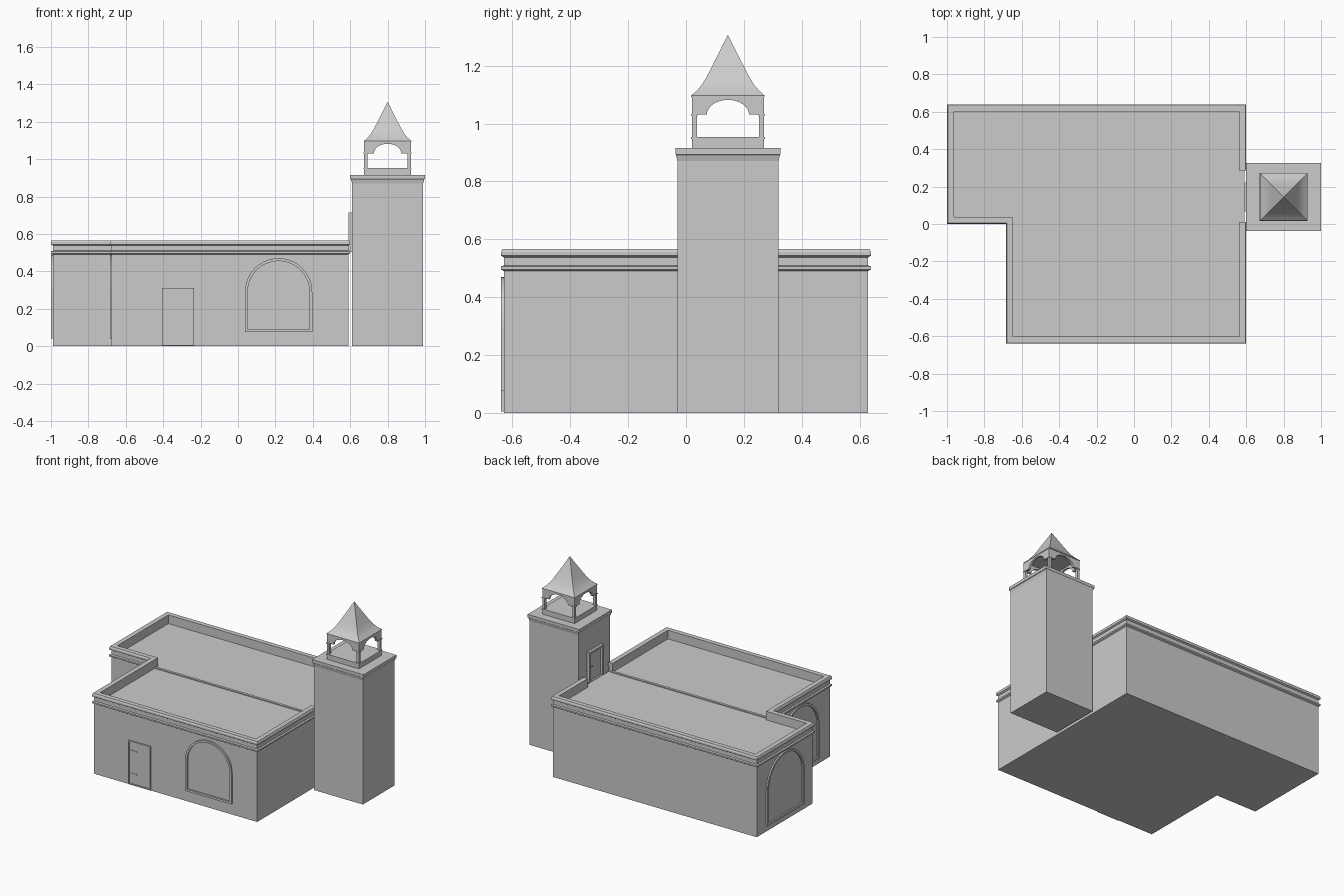
import bpy, bmesh, math
from mathutils import Vector

if "Cube" in bpy.data.objects:
    bpy.data.objects.remove(bpy.data.objects["Cube"])


def finish(name, bm):
    bmesh.ops.recalc_face_normals(bm, faces=bm.faces)
    me = bpy.data.meshes.new(name)
    bm.to_mesh(me)
    bm.free()
    ob = bpy.data.objects.new(name, me)
    bpy.context.collection.objects.link(ob)
    return ob


def bridge(name, rings, cap=True, loop=False):
    """Skin closed rings of points; cap the ends or join last to first."""
    bm = bmesh.new()
    vs = [[bm.verts.new(p) for p in r] for r in rings]
    n = len(vs[0])
    pairs = list(zip(vs, vs[1:])) + ([(vs[-1], vs[0])] if loop else [])
    for a, b in pairs:
        for i in range(n):
            j = (i + 1) % n
            bm.faces.new((a[i], a[j], b[j], b[i]))
    if cap and not loop:
        bm.faces.new(vs[0][::-1])
        bm.faces.new(vs[-1])
    return finish(name, bm)


def tiers(name, cx, cy, levels):
    """Stack of rectangles: (half x, half y, z)."""
    return bridge(name, [[(cx + sx * hx, cy + sy * hy, z) for sx, sy in
                          ((-1, -1), (1, -1), (1, 1), (-1, 1))] for hx, hy, z in levels])


def box(name, x0, x1, y0, y1, z0, z1):
    hx, hy = (x1 - x0) / 2, (y1 - y0) / 2
    return tiers(name, (x0 + x1) / 2, (y0 + y1) / 2, [(hx, hy, z0), (hx, hy, z1)])


def on_wall(side, at, u, d, z):
    """Map wall coordinates to space; d is the distance out from the wall."""
    return (u, at - d, z) if side == 'front' else (at - d, u, z)


def arch(c, half, z0, spring, n=20):
    pts = [(c - half, z0), (c + half, z0)]
    return pts + [(c + half * math.cos(math.pi * i / n),
                   spring + half * math.sin(math.pi * i / n)) for i in range(n + 1)]


def rect(c, half, z0, z1):
    return [(c - half, z0), (c + half, z0), (c + half, z1), (c - half, z1)]


def frame(name, side, at, outer, inner, out=0.01):
    loops = [(outer, -0.004), (outer, out), (inner, out), (inner, -0.004)]
    bridge(name, [[on_wall(side, at, u, d, z) for u, z in o] for o, d in loops], loop=True)


# Main L-shaped hall
L = [(-0.675, -0.63), (0.59, -0.63), (0.59, 0.63), (-0.99, 0.63), (-0.99, 0.01), (-0.675, 0.01)]
bridge("hall_walls", [[(x, y, z) for x, y in L] for z in (0, 0.505)])
box("roof_seam", -0.66, 0.57, 0.0, 0.018, 0.5, 0.511)

# Moulded parapet swept round the roof, open at the tower door
path = [Vector(p) for p in [(0.59, 0.285), (0.59, 0.63), (-0.99, 0.63), (-0.99, 0.01),
                            (-0.675, 0.01), (-0.675, -0.63), (0.59, -0.63), (0.59, 0.01)]]
profile = [(-0.028, 0.49), (0, 0.49), (0.01, 0.496), (0.01, 0.506), (0, 0.51), (0, 0.538),
           (0.01, 0.544), (0.01, 0.556), (0.005, 0.566), (-0.028, 0.566)]
normals = []
for a, b in zip(path, path[1:]):
    d = (b - a).normalized()
    normals.append(Vector((d.y, -d.x)))
rings = []
for i, p in enumerate(path):
    if 0 < i < len(path) - 1:
        m = normals[i - 1] + normals[i]
    else:
        m = normals[0 if i == 0 else -1]
    rings.append([(p.x + m.x * o, p.y + m.y * o, z) for o, z in profile])
bridge("parapet", rings)

# Arched window surrounds: front wall and both left walls
for name, side, at, c, half, z0, spring in (
        ("front_window_frame", 'front', -0.63, 0.217, 0.18, 0.075, 0.29),
        ("side_window_frame", 'side', -0.675, -0.295, 0.205, 0.04, 0.285),
        ("wing_window_frame", 'side', -0.99, 0.32, 0.205, 0.04, 0.285)):
    frame(name, side, at, arch(c, half, z0, spring), arch(c, half - 0.015, z0 + 0.015, spring))

# Front door with frame and hinges
frame("front_door_frame", 'front', -0.63, rect(-0.32, 0.086, 0.004, 0.31),
      rect(-0.32, 0.078, 0.012, 0.302))
box("front_door", -0.4, -0.24, -0.634, -0.626, 0.008, 0.304)
for z in (0.08, 0.24):
    box("door_hinge", -0.396, -0.34, -0.637, -0.63, z, z + 0.006)

# Tower with moulded cap and roof-level door
TX, TY = 0.8, 0.145
tiers("tower", TX, TY, [(0.19, 0.175, 0), (0.19, 0.175, 0.87), (0.196, 0.18, 0.892),
                        (0.2, 0.182, 0.894), (0.2, 0.182, 0.915)])
frame("tower_door_frame", 'side', 0.61, rect(TY, 0.078, 0.503, 0.715),
      rect(TY, 0.063, 0.506, 0.7), 0.018)
box("tower_door", 0.604, 0.615, TY - 0.07, TY + 0.07, 0.504, 0.705)
box("tower_door_handle", 0.595, 0.606, TY + 0.035, TY + 0.05, 0.6, 0.606)

# Belfry base, corner posts and their small collars
H = 0.125
tiers("belfry_base", TX, TY, [(H, H, 0.91), (H, H, 0.947), (H + .003, H + .003, 0.947),
                              (H + .003, H + .003, 0.953)])
for sx in (-1, 1):
    for sy in (-1, 1):
        px, py = TX + sx * (H - 0.009), TY + sy * (H - 0.009)
        tiers("belfry_post", px, py, [(0.009, 0.009, 0.95), (0.009, 0.009, 1.028),
                                      (0.012, 0.012, 1.028), (0.012, 0.012, 1.034)])

# Arched panels between the posts
N = 16
panel = [(-H, 1.095), (-H, 1.031)] + [
    (-0.073 * math.cos(math.pi * i / N), 1.031 + 0.051 * math.sin(math.pi * i / N))
    for i in range(N + 1)] + [(H, 1.031), (H, 1.095)]
for k in range(4):
    c, s = math.cos(k * math.pi / 2), math.sin(k * math.pi / 2)
    bridge("belfry_arch", [[(TX + u * c + d * s, TY + u * s - d * c, z) for u, z in panel]
                           for d in (H, H - 0.015)])

# Flared spire roof
spire = [(0.127, 1.092), (0.127, 1.097), (0.105, 1.116), (0.088, 1.138), (0.073, 1.163),
         (0.059, 1.19), (0.03, 1.247), (0.0005, 1.306)]
roof = tiers("spire_roof", TX, TY, [(h, h, z) for h, z in spire])
bpy.context.view_layer.objects.active = roof
roof.select_set(True)
bpy.ops.object.shade_smooth_by_angle(angle=math.radians(30))
